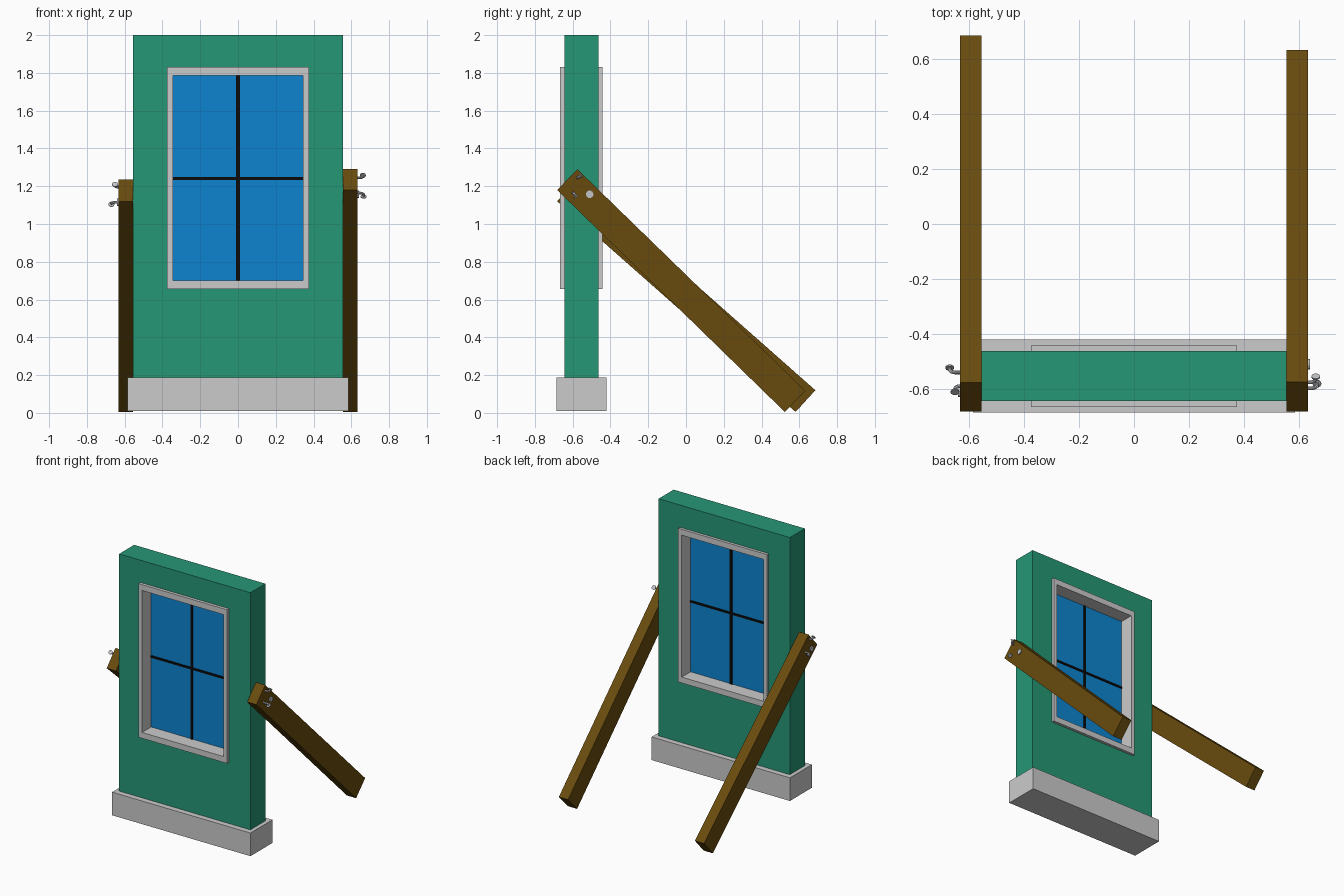
import bpy, bmesh, math
from mathutils import Vector

if "Cube" in bpy.data.objects:
    bpy.data.objects.remove(bpy.data.objects["Cube"])


def mat(name, rgb):
    m = bpy.data.materials.new(name)
    m.diffuse_color = (*rgb, 1)
    m.use_nodes = True
    m.node_tree.nodes["Principled BSDF"].inputs["Base Color"].default_value = m.diffuse_color
    return m


GREEN = mat("green paint", (0.019, 0.31, 0.18))
GREY = mat("light grey", (0.60, 0.60, 0.60))
BLUE = mat("blue glass", (0.004, 0.23, 0.63))
BLACK = mat("black bars", (0.003, 0.003, 0.003))
BROWN = mat("brown wood", (0.14, 0.07, 0.004))
STEEL = mat("nail grey", (0.55, 0.56, 0.58))


def finish(name, bm, material):
    bmesh.ops.recalc_face_normals(bm, faces=bm.faces)
    me = bpy.data.meshes.new(name)
    bm.to_mesh(me)
    bm.free()
    me.materials.append(material)
    ob = bpy.data.objects.new(name, me)
    bpy.context.collection.objects.link(ob)
    return ob


def prism(name, pts, offset, material):
    """Extrude a closed 3D polygon along an offset."""
    bm = bmesh.new()
    f = bm.faces.new([bm.verts.new(p) for p in pts])
    r = bmesh.ops.extrude_face_region(bm, geom=[f])
    new = [v for v in r["geom"] if isinstance(v, bmesh.types.BMVert)]
    bmesh.ops.translate(bm, verts=new, vec=offset)
    return finish(name, bm, material)


def box(name, x0, x1, y0, y1, z0, z1, material):
    pts = [(x0, y0, z0), (x1, y0, z0), (x1, y0, z1), (x0, y0, z1)]
    return prism(name, pts, (0, y1 - y0, 0), material)


def ring(name, outer, inner, y0, y1, material):
    """Rectangular plate with a rectangular hole; rects are half width, z0, z1."""
    bm = bmesh.new()
    loops = []
    for w, z0, z1 in (outer, inner):
        for y in (y0, y1):
            loops.append([bm.verts.new(p) for p in
                          ((-w, y, z0), (w, y, z0), (w, y, z1), (-w, y, z1))])
    of, ob_, inf, ib = loops
    for a, b in ((of, inf), (inf, ib), (ib, ob_), (ob_, of)):
        for i in range(4):
            j = (i + 1) % 4
            bm.faces.new((a[i], a[j], b[j], b[i]))
    return finish(name, bm, material)


def tube(name, path, radii, material, sides=10):
    """Round sweep along a short path, with a radius at each point."""
    bm = bmesh.new()
    path = [Vector(p) for p in path]
    rows = []
    for i, p in enumerate(path):
        d = path[min(i + 1, len(path) - 1)] - path[max(i - 1, 0)]
        u = d.cross(Vector((0, 0.3, 1))).normalized()
        v = d.cross(u).normalized()
        rows.append([bm.verts.new(p + radii[i] * (u * math.cos(t) + v * math.sin(t)))
                     for t in (2 * math.pi * k / sides for k in range(sides))])
    for a, b in zip(rows, rows[1:]):
        for k in range(sides):
            n = (k + 1) % sides
            bm.faces.new((a[k], a[n], b[n], b[k]))
    bm.faces.new(rows[0])
    bm.faces.new(rows[-1])
    return finish(name, bm, material)


# wall, footing and window
box("footing", -0.585, 0.585, -0.685, -0.42, 0.01, 0.187, GREY)
ring("wall", (0.555, 0.18, 2.0), (0.36, 0.68, 1.81), -0.643, -0.462, GREEN)
ring("window_frame", (0.375, 0.655, 1.83), (0.345, 0.70, 1.785), -0.666, -0.441, GREY)
box("window_glass", -0.35, 0.35, -0.556, -0.548, 0.69, 1.79, BLUE)
box("window_bar_vertical", -0.01, 0.01, -0.562, -0.542, 0.70, 1.785, BLACK)
box("window_bar_horizontal", -0.345, 0.345, -0.562, -0.542, 1.232, 1.248, BLACK)

# leaning props, at slightly different angles (profile in y, z)
PROPS = {
    "right_prop": (1, [(-0.575, 1.29), (-0.682, 1.18), (0.523, 0.005), (0.632, 0.117)]),
    "left_prop": (-1, [(-0.577, 1.235), (-0.682, 1.12), (0.58, 0.005), (0.685, 0.12)]),
}
for name, (s, prof) in PROPS.items():
    prism(name, [(s * 0.555, y, z) for y, z in prof], (s * 0.078, 0, 0), BROWN)


# bent nails: shaft leaves the prop, curls over and ends in a flat head
def nail(name, s, y, z, length, dy, dz):
    x = 0.625
    prof = [(0, 0, 0), (0.55, 0, 0.05), (0.85, 0.15, 0.1), (1, 0.45, 0.35),
            (1, 0.8, 0.8), (1, 0.8, 0.8), (1, 1, 1)]
    path = [(s * (x + length * a), y + dy * b, z + dz * c) for a, b, c in prof]
    tip = Vector(path[-1])
    back = tip - (tip - Vector(path[3])).normalized() * 0.006
    path[4] = path[5] = back
    path = path[:4] + [back, back + (tip - back) * 0.1, tip]
    tube(name, path, [0.007] * 5 + [0.016, 0.016], STEEL)


nail("right_nail_upper", 1, -0.575, 1.245, 0.036, 0.022, 0.014)
nail("right_nail_lower", 1, -0.597, 1.165, 0.04, 0.018, -0.022)
nail("left_nail_upper", -1, -0.59, 1.195, 0.026, -0.022, 0.016)
nail("left_nail_lower", -1, -0.54, 1.115, 0.045, 0.02, -0.012)
for name, s, y, z in (("right_nail_flat", 1, -0.51, 1.157), ("left_nail_flat", -1, -0.61, 1.115)):
    tube(name, [(s * 0.62, y, z), (s * 0.64, y, z)], [0.02, 0.02], STEEL, 12)
